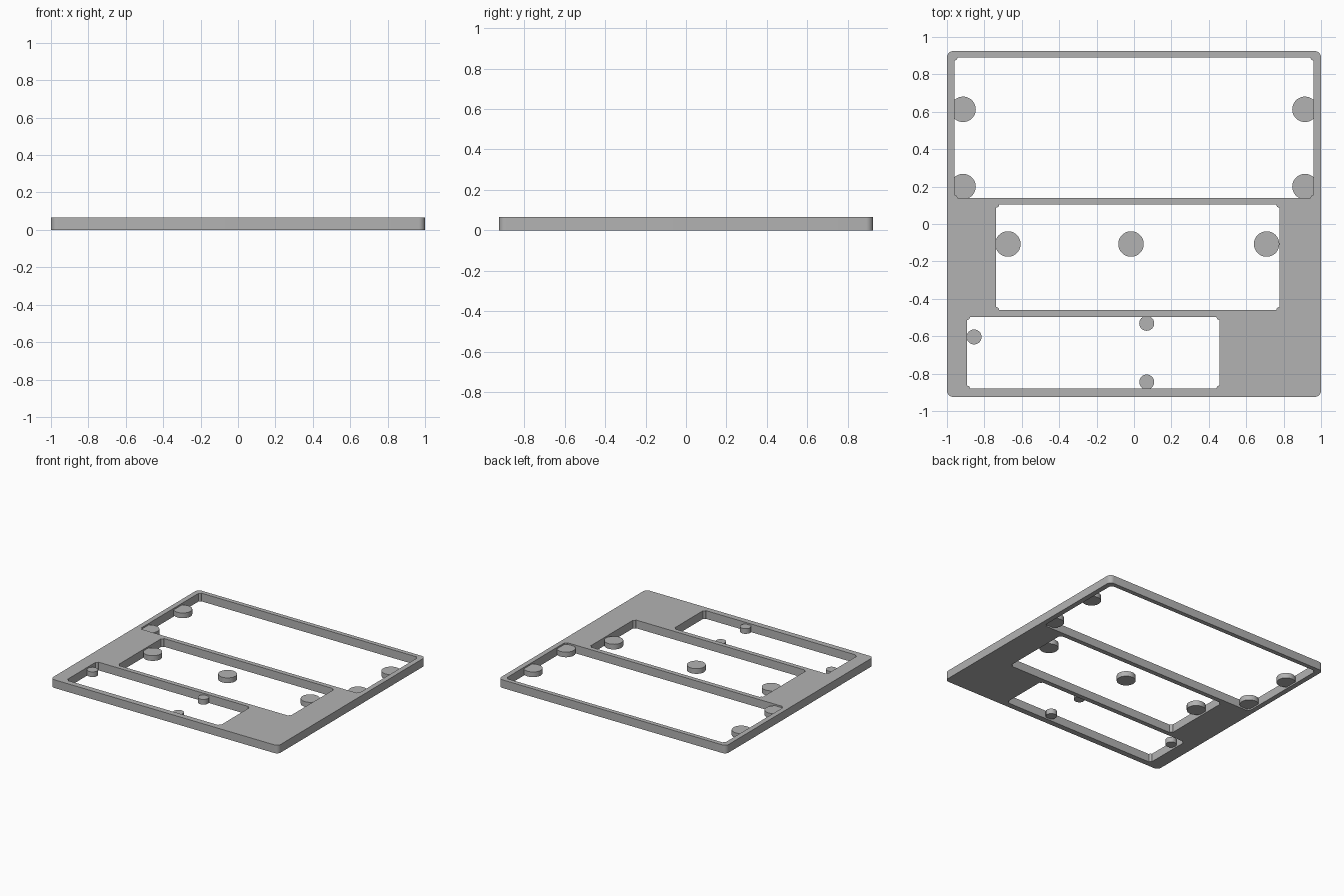
import bpy, bmesh, math

if "Cube" in bpy.data.objects:
    bpy.data.objects.remove(bpy.data.objects["Cube"])

H = 0.065                     # plate thickness
HX, HY, R = 1.0, 0.925, 0.035  # plate half sizes and corner radius

grey = bpy.data.materials.new("grey")
grey.diffuse_color = (0.45, 0.45, 0.45, 1)
grey.use_nodes = True
grey.node_tree.nodes["Principled BSDF"].inputs["Base Color"].default_value = grey.diffuse_color

# x0, x1, y0, y1 of the rectangular openings
openings = {
    "upper": (-0.96, 0.96, 0.14, 0.89),
    "middle": (-0.737, 0.777, -0.46, 0.103),
    "lower": (-0.893, 0.457, -0.88, -0.497),
}


def rounded_outline(hx, hy, r, steps=8):
    pts = []
    for k, (sx, sy) in enumerate([(1, 1), (-1, 1), (-1, -1), (1, -1)]):
        for i in range(steps + 1):
            a = math.pi / 2 * (k + i / steps)
            pts.append((sx * (hx - r) + r * math.cos(a), sy * (hy - r) + r * math.sin(a)))
    return pts


def cylinder(name, x, y, r, z0, z1, sides):
    bm = bmesh.new()
    bmesh.ops.create_cone(bm, cap_ends=True, segments=sides, radius1=r, radius2=r, depth=z1 - z0)
    me = bpy.data.meshes.new(name)
    bm.to_mesh(me)
    bm.free()
    ob = bpy.data.objects.new(name, me)
    ob.location = (x, y, (z0 + z1) / 2)
    me.materials.append(grey)
    bpy.context.collection.objects.link(ob)
    smooth(ob)


def smooth(ob):
    bpy.ops.object.select_all(action='DESELECT')
    ob.select_set(True)
    bpy.context.view_layer.objects.active = ob
    if ob.type == 'CURVE':
        bpy.ops.object.convert(target='MESH')
    bpy.ops.object.shade_smooth_by_angle(angle=math.radians(30))


# Frame plate: rounded outline with three openings, filled and extruded
cu = bpy.data.curves.new("frame_plate", 'CURVE')
cu.dimensions = '2D'
cu.fill_mode = 'BOTH'
cu.extrude = H / 2
loops = [rounded_outline(HX, HY, R)]
loops += [[(a, c), (b, c), (b, d), (a, d)] for a, b, c, d in openings.values()]
for loop in loops:
    sp = cu.splines.new('POLY')
    sp.points.add(len(loop) - 1)
    for p, (x, y) in zip(sp.points, loop):
        p.co = (x, y, 0, 1)
    sp.use_cyclic_u = True
cu.materials.append(grey)
plate = bpy.data.objects.new("frame_plate", cu)
plate.location.z = H / 2
bpy.context.collection.objects.link(plate)
smooth(plate)

# Small round posts on the corners of every opening
for name, (a, b, c, d) in openings.items():
    for x in (a, b):
        for y in (c, d):
            cylinder(name + "_corner_post", x, y, 0.016, 0, H, 16)

# Large discs in the upper and middle openings
Z0, Z1 = 0.012, 0.053
for s in (-1, 1):
    for y in (0.613, 0.2):
        cylinder("upper_disc", s * 0.914, y, 0.068, Z0, Z1, 48)
for x in (-0.674, -0.016, 0.709):
    cylinder("middle_disc", x, -0.107, 0.068, Z0, Z1, 48)

# Small discs in the lower opening
for x, y in [(-0.855, -0.604), (0.068, -0.531), (0.068, -0.845)]:
    cylinder("lower_disc", x, y, 0.04, Z0, Z1, 32)
